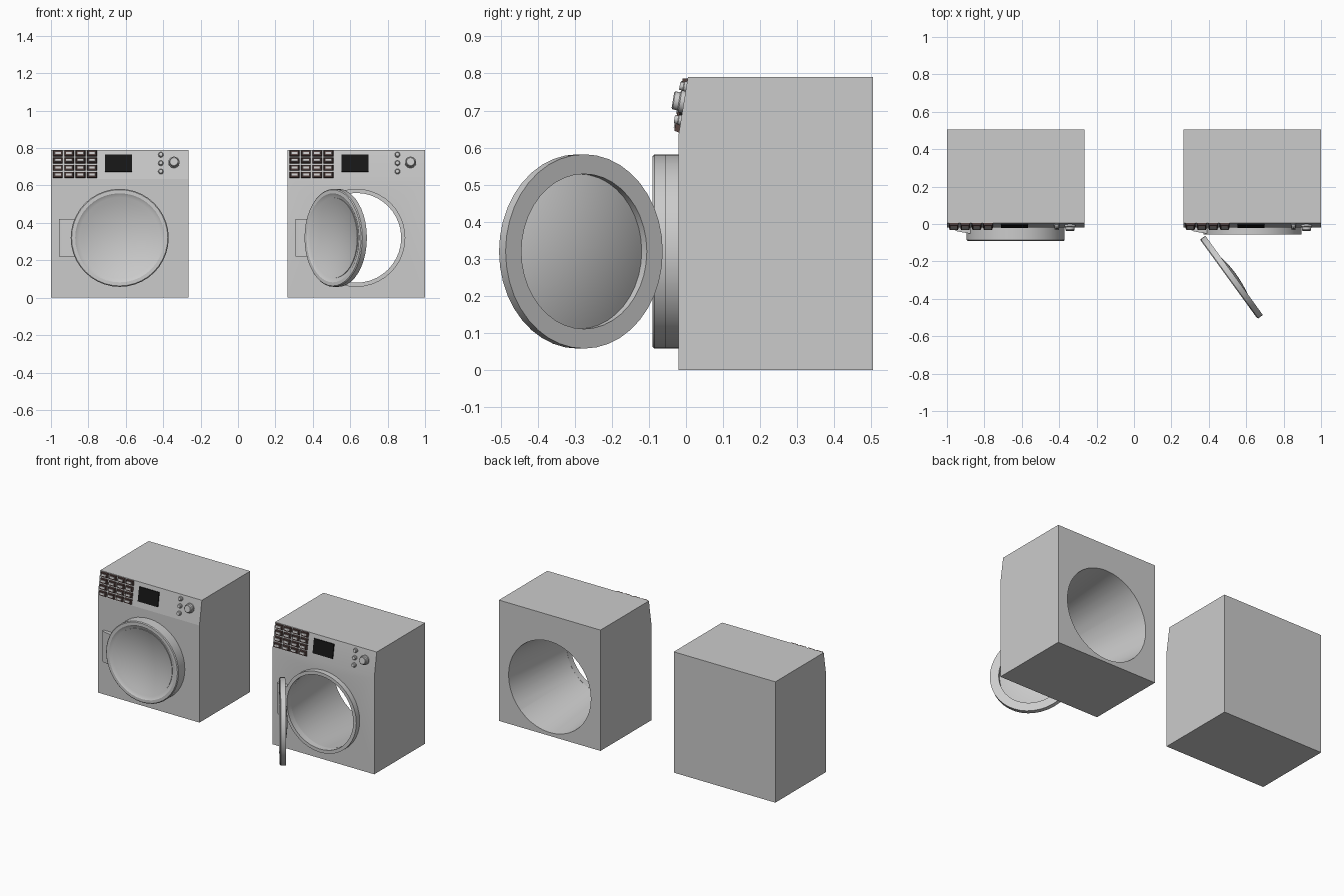
import bpy, bmesh, math
from mathutils import Matrix

if "Cube" in bpy.data.objects:
    bpy.data.objects.remove(bpy.data.objects["Cube"])

SEG = 40
DOOR_Z = 0.32
TILT = math.atan2(0.155, 0.025)      # slope of the control panel


def material(name, rgb):
    m = bpy.data.materials.new(name)
    m.diffuse_color = (*rgb, 1)
    m.use_nodes = True
    m.node_tree.nodes["Principled BSDF"].inputs["Base Color"].default_value = m.diffuse_color
    return m


BLACK = material("display_black", (0.008, 0.008, 0.008))
BROWN = material("button_brown", (0.09, 0.055, 0.05))


def finish(bm, name, matrix=Matrix(), mat=None, smooth=False):
    bmesh.ops.recalc_face_normals(bm, faces=bm.faces)
    me = bpy.data.meshes.new(name)
    bm.to_mesh(me)
    bm.free()
    ob = bpy.data.objects.new(name, me)
    ob.matrix_world = matrix
    bpy.context.collection.objects.link(ob)
    if mat:
        me.materials.append(mat)
    if smooth:
        smooth_edges(ob)
    return ob


def smooth_edges(ob):
    bpy.ops.object.select_all(action='DESELECT')
    ob.select_set(True)
    bpy.context.view_layer.objects.active = ob
    bpy.ops.object.shade_smooth_by_angle(angle=math.radians(30))


def lathe(name, profile, matrix, closed=True, mat=None):
    """Revolve (radius, y) points about the y axis."""
    bm = bmesh.new()
    vs = [bm.verts.new((r, y, 0)) for r, y in profile]
    pairs = list(zip(vs, vs[1:])) + ([(vs[-1], vs[0])] if closed else [])
    es = [bm.edges.new(p) for p in pairs]
    bmesh.ops.spin(bm, geom=vs + es, cent=(0, 0, 0), axis=(0, 1, 0),
                   angle=math.tau, steps=SEG, use_duplicate=False)
    bmesh.ops.remove_doubles(bm, verts=bm.verts, dist=1e-5)
    return finish(bm, name, matrix, mat, True)


def prism(name, points, offset, matrix=Matrix()):
    """Extrude a flat outline along an offset vector."""
    bm = bmesh.new()
    face = bm.faces.new([bm.verts.new(p) for p in points])
    new = bmesh.ops.extrude_face_region(bm, geom=[face], use_keep_orig=True)
    bmesh.ops.translate(bm, vec=offset, verts=[
        v for v in new["geom"] if isinstance(v, bmesh.types.BMVert)])
    return finish(bm, name, matrix)


def on_panel(x, z):
    """Frame on the sloped panel; local z points outward."""
    y = -0.02 + (z - 0.635) * 0.025 / 0.155
    return Matrix.Translation((x, y, z)) @ Matrix.Rotation(TILT, 4, 'X')


def block(name, matrix, w, h, z0, z1, taper=1.0, mat=None):
    bm = bmesh.new()
    bmesh.ops.create_cube(bm, size=1)
    for v in bm.verts:
        top = v.co.z > 0
        k = taper if top else 1
        v.co = (v.co.x * w * k, v.co.y * h * k, z1 if top else z0)
    return finish(bm, name, matrix, mat)


def round_control(name, matrix, r, height):
    turn = Matrix.Rotation(-math.pi / 2, 4, 'X')     # lathe -y to outward
    turn = Matrix.Rotation(math.pi / 2, 4, 'X').inverted() if (turn @ Matrix.Translation(
        (0, -1, 0))).translation.z > 0 else turn.inverted()
    lathe(name, [(0, 0.002), (r, 0.002), (r, -height * 0.35), (r * 0.85, -height * 0.45),
                 (r * 0.8, -height * 0.9), (r * 0.7, -height), (0, -height)],
          matrix @ turn, closed=False)


def door(side, matrix):
    lathe(side + "_door_ring", [
        (0.262, 0.0175), (0.262, -0.0125), (0.257, -0.0175), (0.238, -0.0175),
        (0.228, -0.011), (0.209, -0.006), (0.209, 0.0175)], matrix)
    n = 10
    front = [(0.215 * i / n, 0.026 - 0.038 * (i / n) ** 2) for i in range(n + 1)]
    back = [(r, y + 0.004) for r, y in reversed(front)]
    lathe(side + "_door_bowl", front + back, matrix, closed=False)


def washer(side, cx, is_open):
    base = Matrix.Translation((cx, 0, 0))
    centre = Matrix.Translation((cx, 0, DOOR_Z))

    # cabinet with sloped control panel
    hw = 0.3675
    cab = prism(side + "_cabinet", [
        (-hw, -0.02, 0), (-hw, -0.02, 0.635), (-hw, 0.005, 0.79),
        (-hw, 0.505, 0.79), (-hw, 0.505, 0)], (2 * hw, 0, 0), base)

    # flared drum opening through the open machine
    if is_open:
        cut = lathe("drum_cutter", [(0, -0.08), (0.2334, -0.08), (0.3046, 0.565), (0, 0.565)],
                    centre, closed=False)
        mod = cab.modifiers.new("drum", 'BOOLEAN')
        mod.operation, mod.solver, mod.object = 'DIFFERENCE', 'EXACT', cut
        bpy.ops.object.select_all(action='DESELECT')
        bpy.context.view_layer.objects.active = cab
        cab.select_set(True)
        bpy.ops.object.modifier_apply(modifier="drum")
        bpy.data.objects.remove(cut)
        smooth_edges(cab)

    # door collar and hinge plate
    lathe(side + "_door_collar", [(0.262, -0.015), (0.262, -0.055), (0.24, -0.055),
                                  (0.24, -0.015)], centre)
    prism(side + "_hinge_plate", [
        (-0.325, -0.015, 0.22), (-0.325, -0.034, 0.22), (-0.31, -0.04, 0.22),
        (-0.241, -0.052, 0.22), (-0.241, -0.015, 0.22)], (0, 0, 0.2), base)

    # door, closed or swung out
    if is_open:
        door(side, Matrix.Translation((0.521, -0.285, DOOR_Z))
             @ Matrix.Rotation(math.radians(-54), 4, 'Z'))
    else:
        door(side, Matrix.Translation((cx, -0.0725, DOOR_Z)))

    # grid of programme buttons
    for col in range(4):
        for row in range(4):
            m = on_panel(cx - 0.331 + col * 0.061, 0.656 + row * 0.0385)
            tag = f"{side}_button_{col}_{row}"
            block(tag, m, 0.054, 0.032, -0.002, 0.013, 0.8, BROWN)
            block(tag + "_cap", m, 0.036, 0.012, 0.012, 0.016, 0.9)

    # display
    block(side + "_display", on_panel(cx - 0.007, 0.718), 0.144, 0.092, -0.002, 0.007, 1, BLACK)

    # small round buttons and dial
    for i, z in enumerate((0.674, 0.719, 0.764)):
        round_control(f"{side}_round_button_{i}", on_panel(cx + 0.22, z), 0.014, 0.018)
    round_control(side + "_dial", on_panel(cx + 0.29, 0.723), 0.03, 0.03)


washer("left", -0.6325, False)
washer("right", 0.6325, True)
